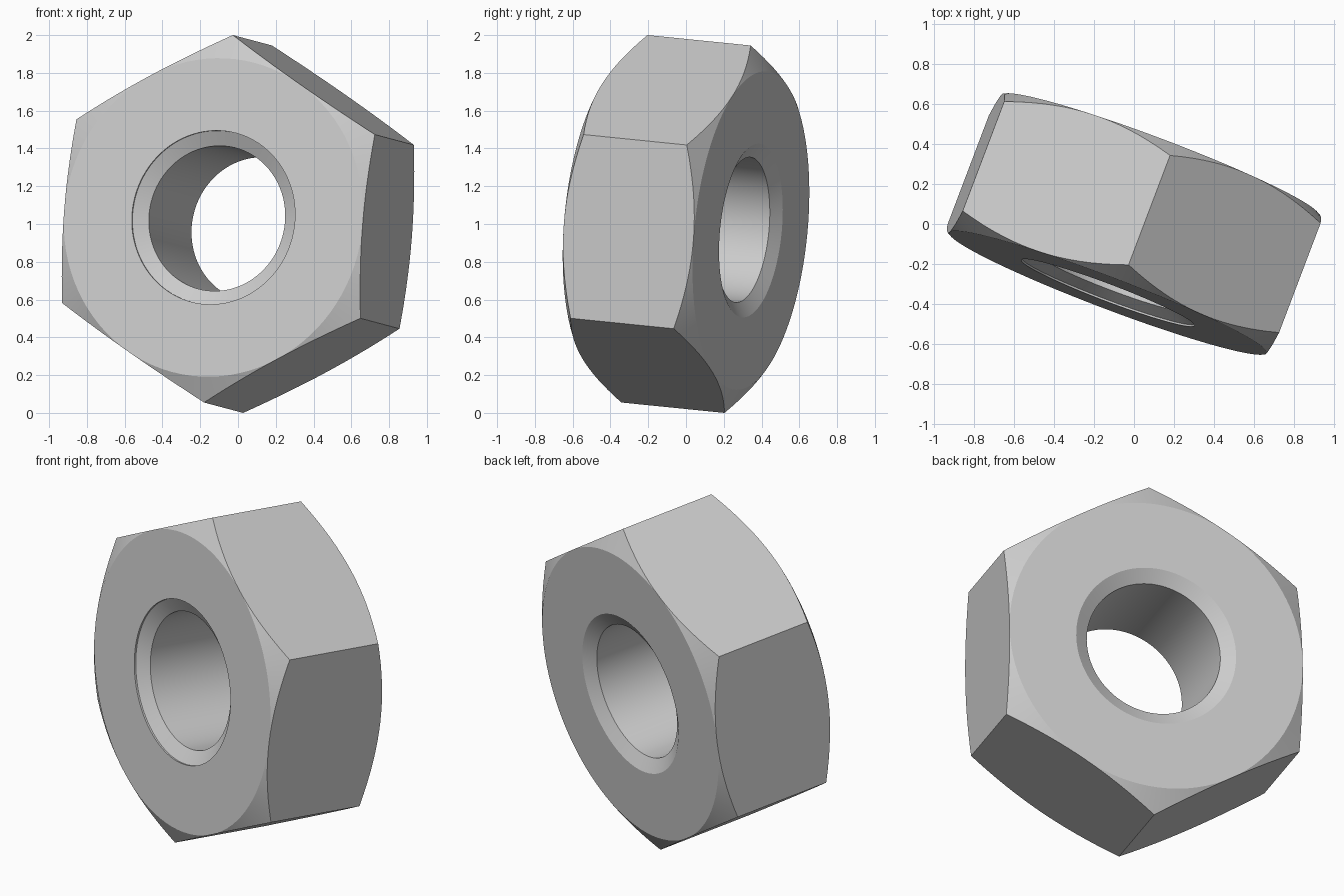
import bpy, bmesh
from math import cos, tan, pi, radians
from mathutils import Matrix, Vector

cube = bpy.data.objects.get("Cube")
if cube:
    bpy.data.objects.remove(cube)

# Main sizes
SIDES, STEPS = 6, 16              # flats, columns per flat
CORNER_R = 0.978
FLAT_R = CORNER_R * cos(pi / SIDES)
HALF = 0.369                      # half thickness
SLOPE = tan(radians(30))          # chamfer slope
MOUTH_R, BORE_R, LIP = 0.462, 0.386, 0.01

steel = bpy.data.materials.new("grey steel")
steel.use_nodes = True
grey = (0.6, 0.6, 0.6, 1)
steel.diffuse_color = grey
steel.node_tree.nodes["Principled BSDF"].inputs["Base Color"].default_value = grey


def column(bm, angle):
    """One closed cross-section through the nut wall at this angle."""
    off_mid = angle % (2 * pi / SIDES) - pi / SIDES
    hex_r = FLAT_R / cos(off_mid)
    hex_z = HALF - (hex_r - FLAT_R) * SLOPE
    bore_z = HALF - (MOUTH_R - BORE_R) * SLOPE
    profile = [
        (BORE_R, bore_z - LIP), (MOUTH_R, HALF - LIP), (MOUTH_R, HALF),  # front mouth
        (FLAT_R, HALF), (hex_r, hex_z),                                  # front chamfer
        (hex_r, -hex_z), (FLAT_R, -HALF),                                # back chamfer
        (MOUTH_R, -HALF), (BORE_R, -bore_z),                             # back mouth
    ]
    turn = Matrix.Rotation(angle, 3, 'Z')
    return [bm.verts.new(turn @ Vector((r, 0, z))) for r, z in profile]


# Nut body: join neighbouring cross-sections around the axis
bm = bmesh.new()
count = SIDES * STEPS
columns = [column(bm, 2 * pi * i / count) for i in range(count)]
for i, here in enumerate(columns):
    there = columns[(i + 1) % count]
    for j in range(len(here)):
        k = (j + 1) % len(here)
        bm.faces.new((here[j], there[j], there[k], here[k]))
bmesh.ops.remove_doubles(bm, verts=bm.verts, dist=0.0005)
bmesh.ops.recalc_face_normals(bm, faces=bm.faces)

# Tilt: axis points to the front, one corner points up
axis = Vector((-0.353, -0.931, 0.094)).normalized()
up = Vector((0.0794, 0.0743, 0.994))
up = (up - axis * up.dot(axis)).normalized()
tilt = Matrix((up, axis.cross(up), axis)).transposed().to_4x4()
bm.transform(Matrix.Translation((0, 0, 1)) @ tilt)

mesh = bpy.data.meshes.new("hex_nut")
bm.to_mesh(mesh)
bm.free()
mesh.materials.append(steel)
nut = bpy.data.objects.new("hex_nut", mesh)
bpy.context.scene.collection.objects.link(nut)

bpy.ops.object.select_all(action='DESELECT')
nut.select_set(True)
bpy.context.view_layer.objects.active = nut
bpy.ops.object.shade_smooth_by_angle(angle=radians(25))
